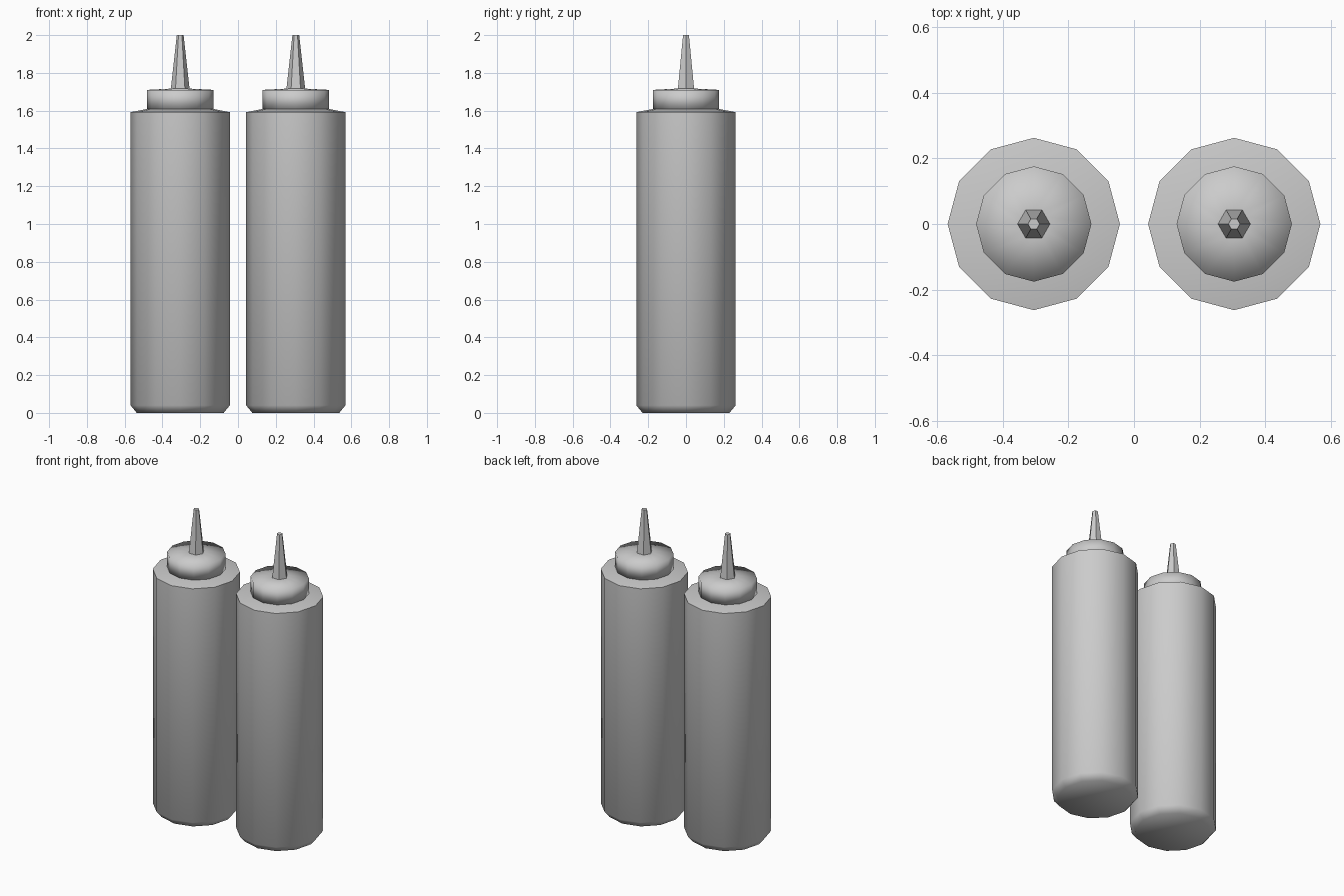
import bpy
import bmesh
from math import cos, sin, tau, radians

cube = bpy.data.objects.get("Cube")
if cube:
    bpy.data.objects.remove(cube, do_unlink=True)

grey = bpy.data.materials.new("light_grey_plastic")
grey.use_nodes = True
grey.diffuse_color = (0.6, 0.6, 0.6, 1)
grey.node_tree.nodes["Principled BSDF"].inputs["Base Color"].default_value = (0.6, 0.6, 0.6, 1)


def lathe(name, x, profile, sides, smooth_angle):
    """Turn a (radius, height) profile into a capped solid standing at x."""
    bm = bmesh.new()
    rings = [[bm.verts.new((r * cos(tau * i / sides), r * sin(tau * i / sides), z))
              for i in range(sides)] for r, z in profile]
    for low, high in zip(rings, rings[1:]):
        for i in range(sides):
            j = (i + 1) % sides
            bm.faces.new((low[i], low[j], high[j], high[i]))
    bm.faces.new(rings[0][::-1])
    bm.faces.new(rings[-1])
    mesh = bpy.data.meshes.new(name)
    bm.to_mesh(mesh)
    bm.free()
    mesh.materials.append(grey)
    obj = bpy.data.objects.new(name, mesh)
    obj.location.x = x
    bpy.context.collection.objects.link(obj)
    bpy.ops.object.select_all(action='DESELECT')
    obj.select_set(True)
    bpy.context.view_layer.objects.active = obj
    bpy.ops.object.shade_smooth_by_angle(angle=radians(smooth_angle))


for side, x in (("left", 0.306), ("right", -0.306)):
    # Body with chamfered foot and shallow shoulder
    lathe(side + "_bottle_body", x,
          [(0.23, 0), (0.263, 0.04), (0.263, 1.592), (0.17, 1.61)], 12, 65)
    # Screw cap, softly shaded over its rim
    lathe(side + "_bottle_cap", x,
          [(0.176, 1.605), (0.176, 1.71), (0.045, 1.717)], 12, 100)
    # Six-sided tapering nozzle
    lathe(side + "_bottle_nozzle", x, [(0.05, 1.712), (0.018, 2.0)], 6, 35)
